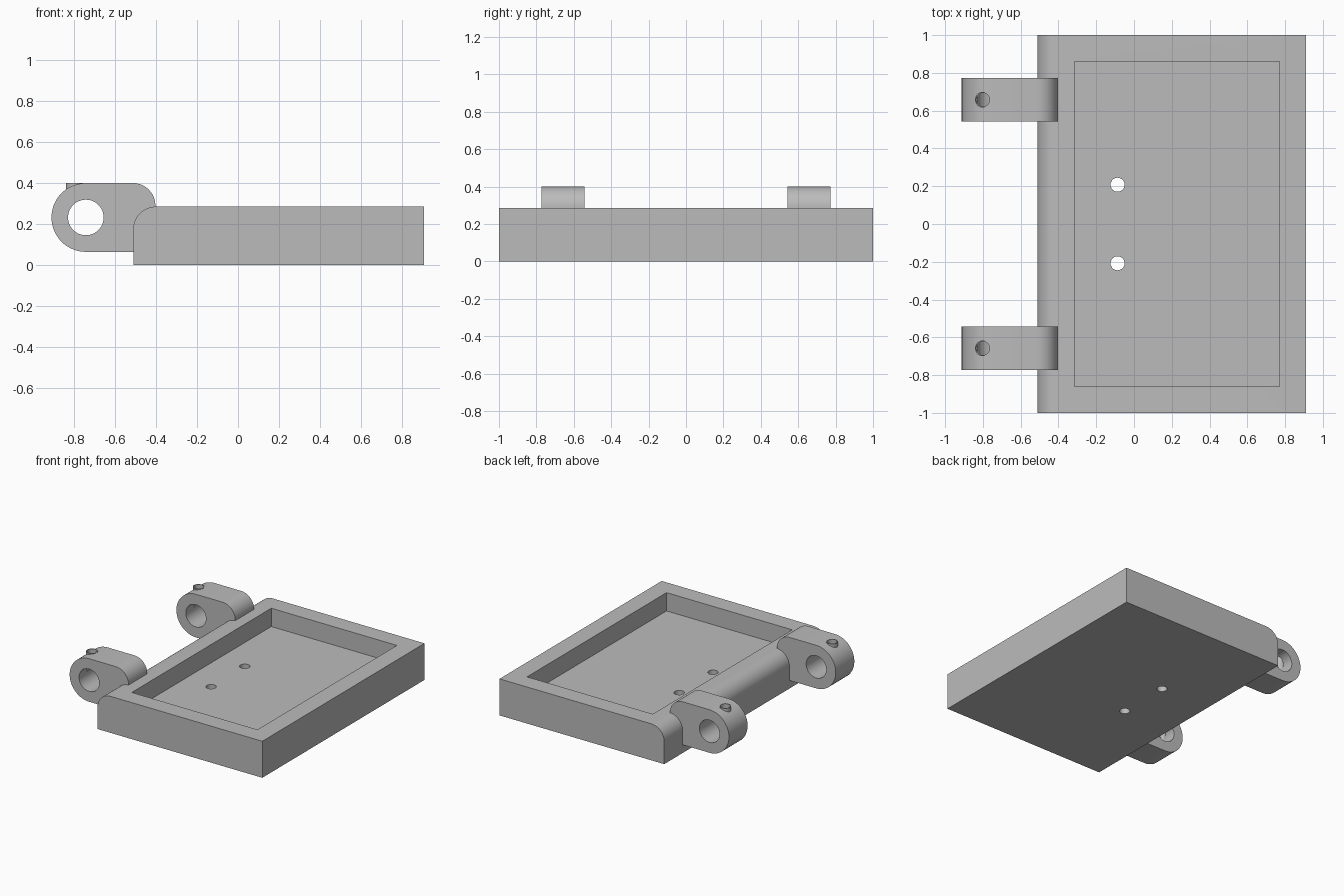
import bpy, bmesh
from math import sin, cos, pi, radians
from mathutils import Matrix, Vector

cube = bpy.data.objects.get("Cube")
if cube:
    bpy.data.objects.remove(cube)

GREY = (0.5, 0.5, 0.5, 1)
grey = bpy.data.materials.new("plain grey")
grey.use_nodes = True
grey.diffuse_color = GREY
grey.node_tree.nodes["Principled BSDF"].inputs["Base Color"].default_value = GREY


def make_object(name, bm):
    bmesh.ops.recalc_face_normals(bm, faces=bm.faces)
    mesh = bpy.data.meshes.new(name)
    bm.to_mesh(mesh)
    bm.free()
    mesh.materials.append(grey)
    obj = bpy.data.objects.new(name, mesh)
    bpy.context.collection.objects.link(obj)
    return obj


def arc(cx, cz, r, start, end, steps):
    angles = [radians(start + (end - start) * i / steps) for i in range(steps + 1)]
    return [(cx + r * cos(a), cz + r * sin(a)) for a in angles]


def extrude_profile(name, points, y0, y1):
    """Extrude an x-z outline along y."""
    bm = bmesh.new()
    face = bm.faces.new([bm.verts.new((x, y0, z)) for x, z in points])
    grown = bmesh.ops.extrude_face_region(bm, geom=[face])["geom"]
    verts = [g for g in grown if isinstance(g, bmesh.types.BMVert)]
    bmesh.ops.translate(bm, verts=verts, vec=(0, y1 - y0, 0))
    return make_object(name, bm)


def box(name, low, high):
    bm = bmesh.new()
    bmesh.ops.create_cube(bm, size=1)
    low, high = Vector(low), Vector(high)
    bmesh.ops.scale(bm, verts=bm.verts, vec=high - low)
    bmesh.ops.translate(bm, verts=bm.verts, vec=(low + high) / 2)
    return make_object(name, bm)


def cylinder(name, centre, radius, length, along_y=False, sides=48):
    bm = bmesh.new()
    turn = Matrix.Rotation(pi / 2, 4, "X") if along_y else Matrix()
    bmesh.ops.create_cone(bm, cap_ends=True, segments=sides, radius1=radius,
                          radius2=radius, depth=length,
                          matrix=Matrix.Translation(centre) @ turn)
    return make_object(name, bm)


def combine(target, tool, operation="DIFFERENCE"):
    """Apply a boolean and discard its tool object."""
    mod = target.modifiers.new("cut", "BOOLEAN")
    mod.operation, mod.solver, mod.object = operation, "EXACT", tool
    bpy.context.view_layer.objects.active = target
    bpy.ops.object.modifier_apply(modifier=mod.name)
    bpy.data.objects.remove(tool)


def smooth(obj):
    bpy.ops.object.select_all(action="DESELECT")
    obj.select_set(True)
    bpy.context.view_layer.objects.active = obj
    bpy.ops.object.shade_smooth_by_angle(angle=radians(30))


# Tray: block with one rounded long edge, a recess and two screw holes
TOP = 0.285
outline = [(0.91, 0), (0.91, TOP)] + arc(-0.402, TOP - 0.11, 0.11, 90, 180, 16) + [(-0.512, 0)]
tray = extrude_profile("tray", outline, -1, 1)
combine(tray, box("recess_cutter", (-0.315, -0.86, 0.142), (0.77, 0.86, 0.5)))
for side in (-1, 1):
    combine(tray, cylinder("hole_cutter", (-0.087, side * 0.208, 0.1), 0.037, 0.6))
smooth(tray)

# Hinge lugs: rounded arms with a pin bore and a small collared screw hole on top
PIN_X, PIN_Z, R = -0.744, 0.232, 0.168
arm = arc(PIN_X, PIN_Z, R, 90, 270, 40) + [(-0.404, PIN_Z - R)]
arm += arc(-0.514, PIN_Z + R - 0.11, 0.11, 0, 90, 16)
for name, side in (("front_hinge_lug", -1), ("back_hinge_lug", 1)):
    y = side * 0.658
    lug = extrude_profile(name, arm, y - 0.115, y + 0.115)
    combine(lug, cylinder("collar", (-0.80, y, 0.366), 0.042, 0.07), "UNION")
    combine(lug, cylinder("bore_cutter", (PIN_X, y, PIN_Z), 0.087, 0.5, along_y=True))
    combine(lug, cylinder("screw_cutter", (-0.80, y, 0.38), 0.036, 0.28))
    smooth(lug)
